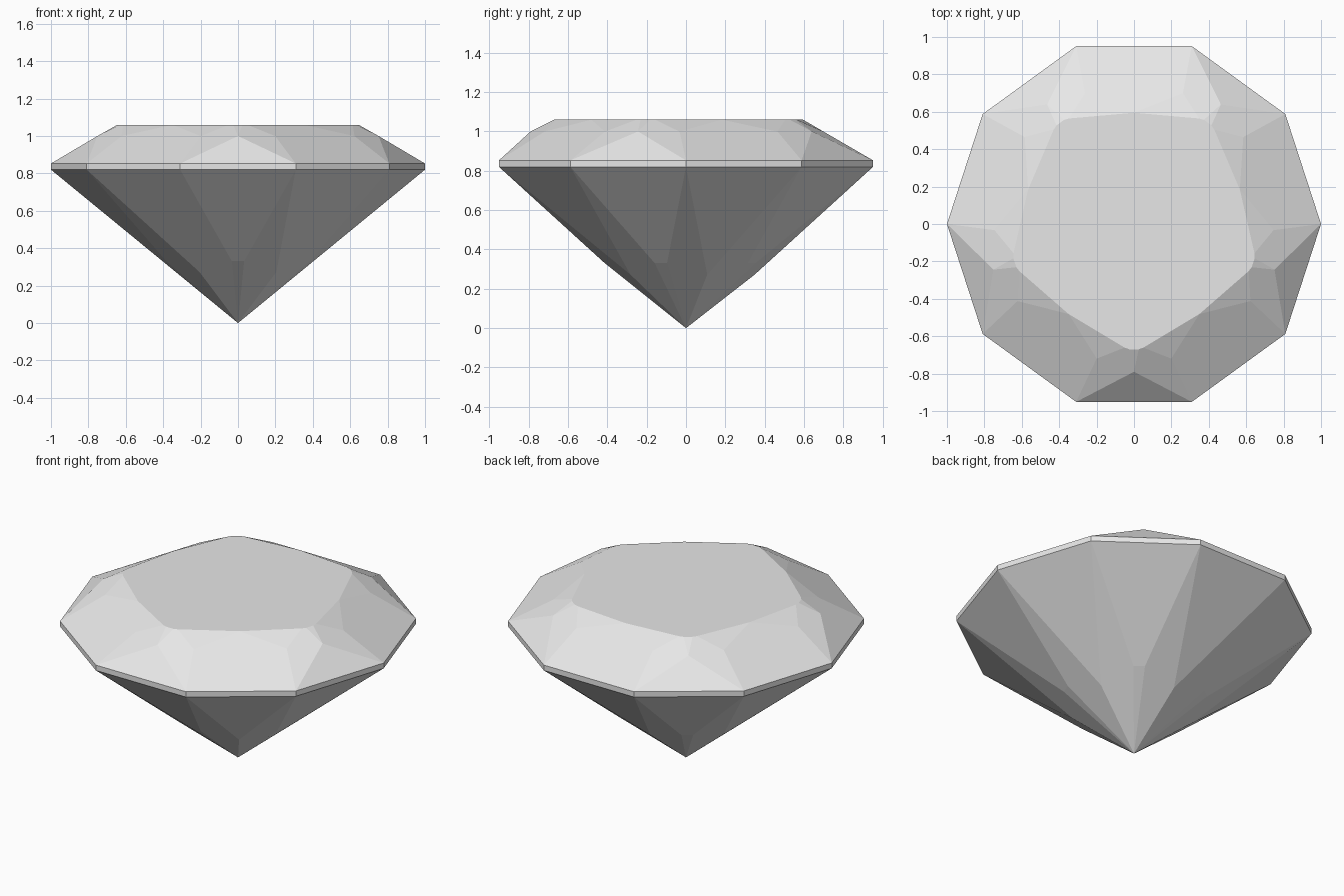
import bpy, bmesh
from math import radians, sin, cos
from mathutils import Vector, Matrix

if "Cube" in bpy.data.objects:
    bpy.data.objects.remove(bpy.data.objects["Cube"])

TABLE_Z, TOP_Z, LOW_Z = 1.06, 0.853, 0.82      # table and girdle heights
APOTHEM = cos(radians(18))


def polar(deg, r, z):
    return Vector((r * cos(radians(deg)), r * sin(radians(deg)), z))


def cut(bm, point, normal):
    """Slice off everything outside one facet plane and close the hole."""
    geom = bm.verts[:] + bm.edges[:] + bm.faces[:]
    bmesh.ops.bisect_plane(bm, geom=geom, dist=2e-4, plane_co=point,
                           plane_no=normal, clear_outer=True)
    rim = [e for e in bm.edges if e.is_boundary]
    if rim:
        bmesh.ops.holes_fill(bm, edges=rim, sides=0)


def facet(bm, a, b, c, up, mirror=False):
    """Cut five facets around the stone through three points."""
    n = (b - a).cross(c - a).normalized()
    if n.z * up < 0:
        n = -n
    for k in range(5):
        turn = Matrix.Rotation(radians(72 * k), 3, 'Z')
        for side in ((1, -1) if mirror else (1,)):
            flip = Matrix.Diagonal((side, 1, 1))
            cut(bm, turn @ flip @ a, turn @ flip @ n)


# Ten-sided prism blank, with corners on the x axis
bm = bmesh.new()
ring = [bm.verts.new(polar(36 * i, 1, 0)) for i in range(10)]
base = bm.faces.new(ring)
top = bmesh.ops.extrude_face_region(bm, geom=[base])["geom"]
for v in top:
    if isinstance(v, bmesh.types.BMVert):
        v.co.z = TABLE_Z
bmesh.ops.recalc_face_normals(bm, faces=bm.faces[:])

# Crown: key points around the front corner of the table
corner = polar(-72, 1, TOP_Z)
far_corner = polar(-36, 1, TOP_Z)
table_mid = polar(-54, 0.595, TABLE_Z)
table_tip = Vector((0.035, -0.67, TABLE_Z))
kite_low = Vector((0, -0.79, 1.0))
star_low = Vector((0.2, -0.72, 0.999))
side = Vector((1, 0, 0))
facet(bm, corner, far_corner, table_mid, 1)                       # main facets
facet(bm, corner, polar(-108, 1, TOP_Z), kite_low, 1)             # steep girdle facets
facet(bm, corner, kite_low, star_low, 1, True)                    # half facets
facet(bm, table_mid, table_tip, star_low, 1, True)                # star facets
facet(bm, table_tip, table_tip - side, kite_low, 1)               # corner kites

# Pavilion: kites below the girdle corners, triangles below its edges
tip = Vector((0, 0, 0))
for start in (-72, -108):
    low = polar(start, 1, LOW_Z)
    facet(bm, tip, low, polar(start + 90, 1, 0), -1)
for mid in (-90, -54):
    facet(bm, polar(mid - 18, 1, LOW_Z), polar(mid + 18, 1, LOW_Z),
          polar(mid, 0.4, LOW_Z - 0.91 * (APOTHEM - 0.4)), -1)
facet(bm, tip, side, Vector((0, -1, 0.8)), -1)                    # narrow culet strips

bmesh.ops.remove_doubles(bm, verts=bm.verts[:], dist=1e-3)
bmesh.ops.recalc_face_normals(bm, faces=bm.faces[:])
mesh = bpy.data.meshes.new("cut_gem")
bm.to_mesh(mesh)
bm.free()

# Plain grey stone
grey = bpy.data.materials.new("light_grey")
grey.use_nodes = True
colour = (0.8, 0.8, 0.8, 1)
grey.diffuse_color = colour
grey.node_tree.nodes["Principled BSDF"].inputs["Base Color"].default_value = colour
mesh.materials.append(grey)
gem = bpy.data.objects.new("cut_gem", mesh)
bpy.context.collection.objects.link(gem)
